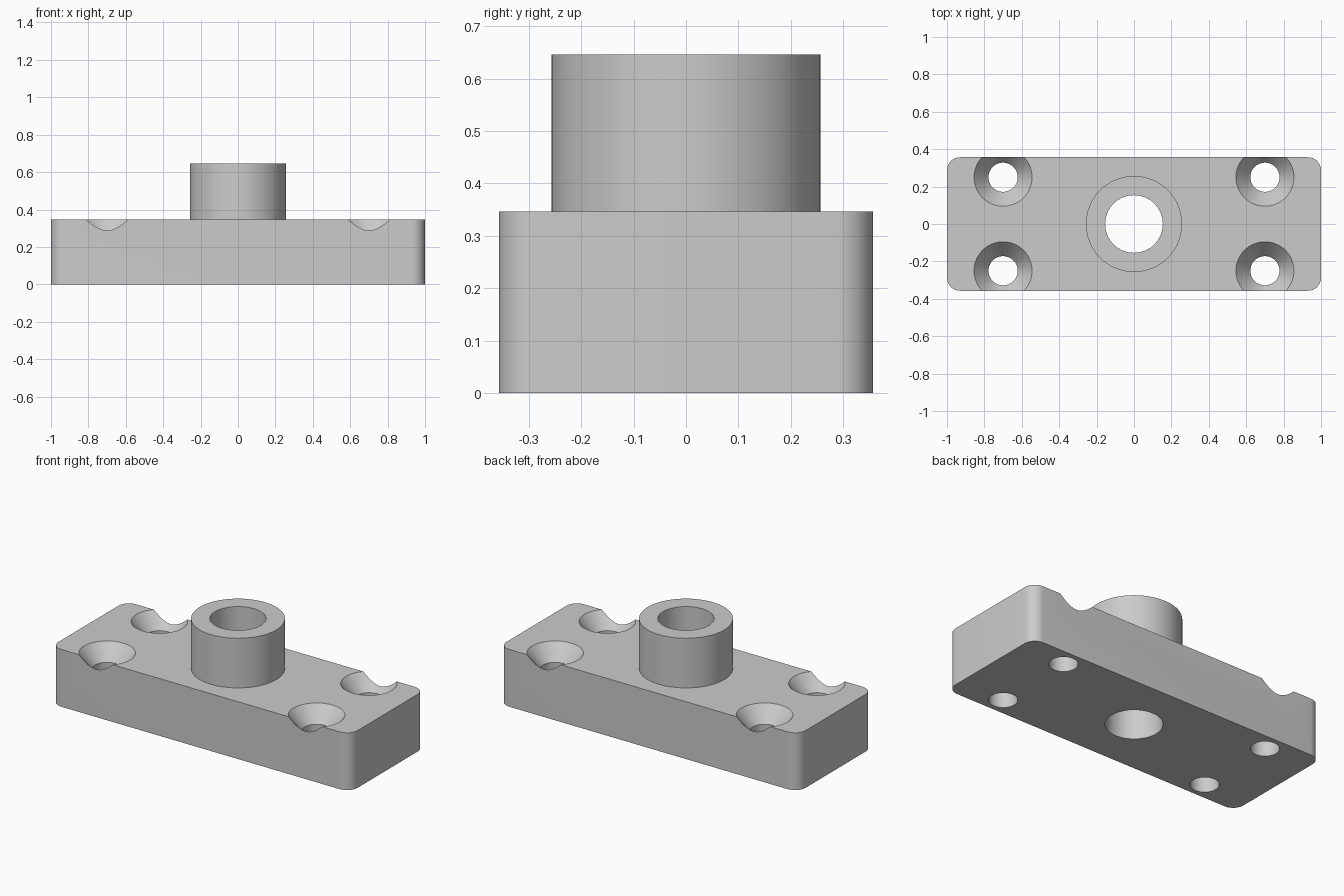
import bpy, bmesh, math

LENGTH, WIDTH, PLATE_TOP, BOSS_TOP = 2.0, 0.714, 0.346, 0.646
CORNER = 0.07

cube = bpy.data.objects.get("Cube")
if cube:
    bpy.data.objects.remove(cube, do_unlink=True)

grey = bpy.data.materials.new("machined_grey")
grey.use_nodes = True
colour = (0.6, 0.6, 0.6, 1)
grey.diffuse_color = colour
grey.node_tree.nodes["Principled BSDF"].inputs["Base Color"].default_value = colour


def add_object(name, bm):
    bmesh.ops.recalc_face_normals(bm, faces=bm.faces)
    mesh = bpy.data.meshes.new(name)
    bm.to_mesh(mesh)
    bm.free()
    mesh.materials.append(grey)
    ob = bpy.data.objects.new(name, mesh)
    bpy.context.collection.objects.link(ob)
    return ob


def turned(name, profile, x=0, y=0, sides=64):
    """Solid of revolution with flat ends from (radius, height) points."""
    bm = bmesh.new()
    rings = []
    for r, z in profile:
        angles = [2 * math.pi * i / sides for i in range(sides)]
        rings.append([bm.verts.new((x + r * math.cos(a), y + r * math.sin(a), z))
                      for a in angles])
    for low, high in zip(rings, rings[1:]):
        for i in range(sides):
            j = (i + 1) % sides
            bm.faces.new((low[i], low[j], high[j], high[i]))
    bm.faces.new(rings[0])
    bm.faces.new(rings[-1])
    return add_object(name, bm)


def combine(target, tool, operation):
    """Apply a boolean and discard the tool solid."""
    tool.hide_render = True
    mod = target.modifiers.new(tool.name, 'BOOLEAN')
    mod.operation, mod.object, mod.solver = operation, tool, 'EXACT'
    bpy.ops.object.modifier_apply(modifier=mod.name)
    bpy.data.objects.remove(tool, do_unlink=True)


# Base plate with rounded upright corners
bm = bmesh.new()
bmesh.ops.create_cube(bm, size=1)
for v in bm.verts:
    v.co = (v.co.x * LENGTH, v.co.y * WIDTH, (v.co.z + 0.5) * PLATE_TOP)
upright = [e for e in bm.edges if abs(e.verts[0].co.z - e.verts[1].co.z) > 0.1]
bmesh.ops.bevel(bm, geom=upright, offset=CORNER, segments=10, profile=0.5,
                affect='EDGES')
block = add_object("mounting_block", bm)
bpy.context.view_layer.objects.active = block
block.select_set(True)

# Central boss, fused to the plate, then bored through
combine(block, turned("boss", [(0.257, 0.1), (0.257, BOSS_TOP)]), 'UNION')
combine(block, turned("bore", [(0.154, -0.1), (0.154, 0.8)]), 'DIFFERENCE')

# Four countersunk screw holes, breaking out through the long sides
screw = [(0.078, -0.1), (0.078, PLATE_TOP - 0.093),
         (0.155, PLATE_TOP), (0.155, 0.5)]
for x in (-0.7, 0.7):
    for y in (-0.25, 0.25):
        combine(block, turned("screw_hole", screw, x, y), 'DIFFERENCE')

bpy.ops.object.shade_smooth_by_angle(angle=math.radians(25))
